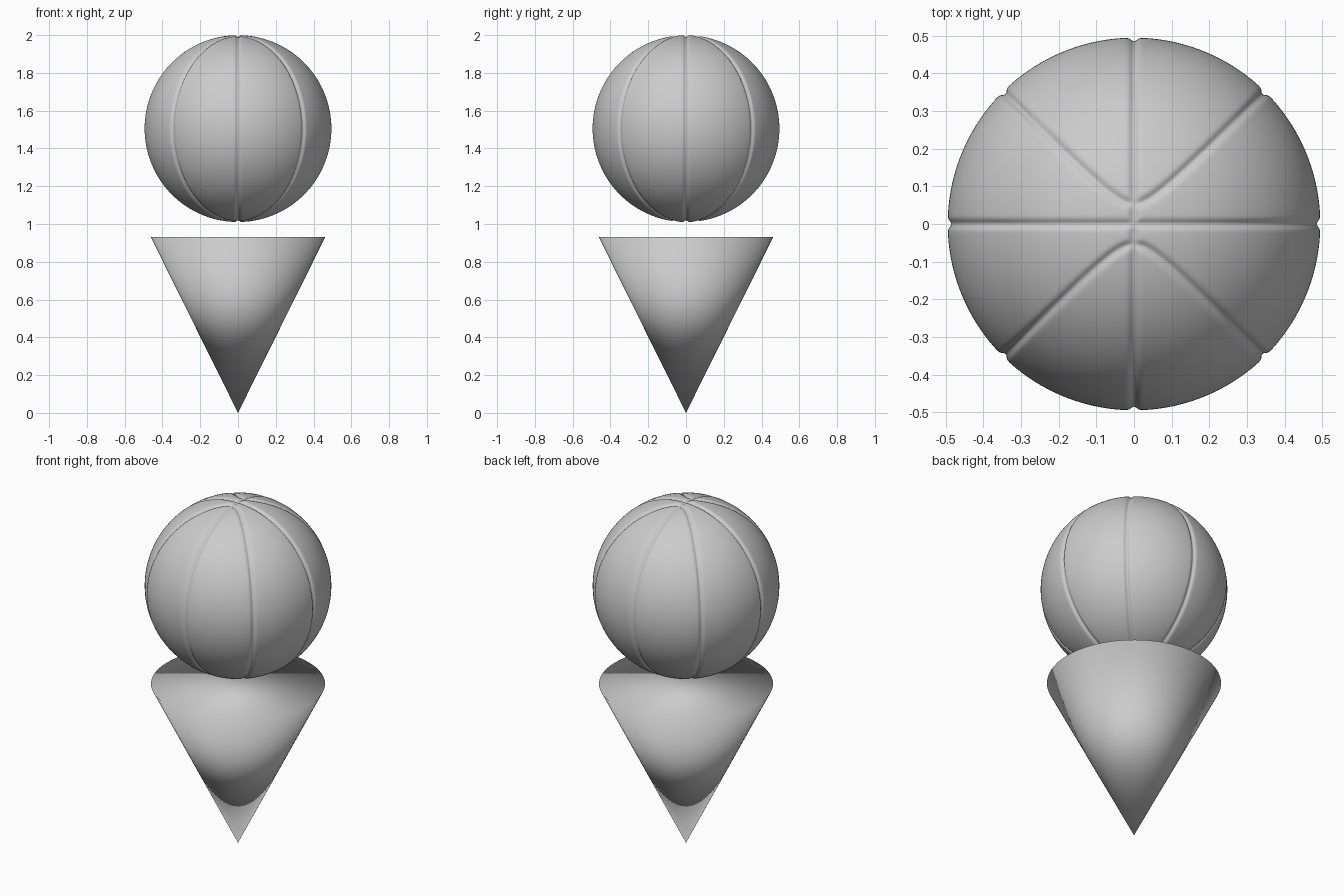
import bpy, bmesh, math
from mathutils import Vector

if "Cube" in bpy.data.objects:
    bpy.data.objects.remove(bpy.data.objects["Cube"])


def add_object(name, bm, z=0.0):
    for f in bm.faces:
        f.smooth = True
    bm.normal_update()
    mesh = bpy.data.meshes.new(name)
    bm.to_mesh(mesh)
    bm.free()
    obj = bpy.data.objects.new(name, mesh)
    obj.location.z = z
    bpy.context.collection.objects.link(obj)
    return obj


# Cone standing on its tip, closed on top, smooth all over
CONE_R, CONE_H = 0.462, 0.931
bm = bmesh.new()
bmesh.ops.create_cone(bm, cap_ends=True, segments=64,
                      radius1=0, radius2=CONE_R, depth=CONE_H)
bmesh.ops.remove_doubles(bm, verts=bm.verts, dist=1e-5)
add_object("cone", bm, CONE_H / 2)

# Ball: evenly spaced cube-sphere with grooves pressed in
BALL_R, BALL_Z = 0.495, 1.505
GROOVE_DEPTH, GROOVE_WIDTH, BEND = 0.010, 0.010, 0.055


def groove_distance(p):
    """Distance to two crossing rings and two bent rings that avoid the poles."""
    root = math.hypot(p.x, BEND)
    bent = abs(abs(p.y) - root) / math.hypot(1, p.x / root)
    return min(abs(p.x), abs(p.y), bent)


bm = bmesh.new()
bmesh.ops.create_cube(bm, size=2)
bmesh.ops.subdivide_edges(bm, edges=bm.edges[:], cuts=119, use_grid_fill=True)
for v in bm.verts:
    d = Vector([math.tan(c * math.pi / 4) for c in v.co]).normalized()
    dist = groove_distance(d * BALL_R)
    v.co = d * (BALL_R - GROOVE_DEPTH * math.exp(-(dist / GROOVE_WIDTH) ** 2))
add_object("ball", bm, BALL_Z)
